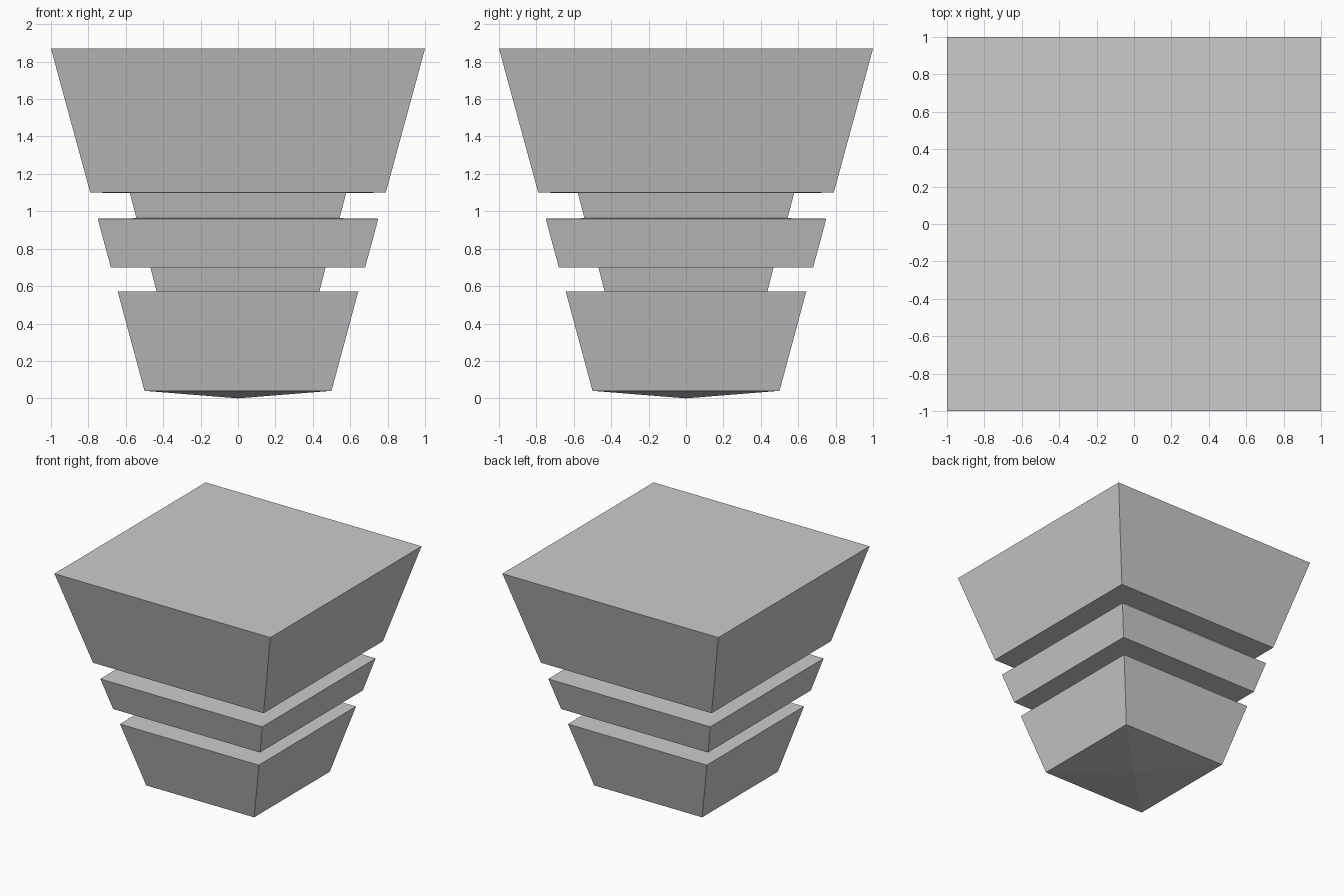
import bpy
import bmesh

if "Cube" in bpy.data.objects:
    bpy.data.objects.remove(bpy.data.objects["Cube"])

# Half-width and height of each square ring, bottom to top
PROFILE = [
    (0.50, 0.04), (0.643, 0.57),      # lower block
    (0.435, 0.57), (0.468, 0.70),     # lower groove
    (0.68, 0.70), (0.75, 0.96),       # middle band
    (0.543, 0.963), (0.578, 1.097),   # upper groove
    (0.79, 1.10), (1.00, 1.87),       # upper block
]
CORNERS = [(-1, -1), (1, -1), (1, 1), (-1, 1)]


def square_ring(bm, half, z):
    return [bm.verts.new((x * half, y * half, z)) for x, y in CORNERS]


bm = bmesh.new()
rings = [square_ring(bm, half, z) for half, z in PROFILE]

# Flared walls and groove ledges
for low, high in zip(rings, rings[1:]):
    for i in range(4):
        j = (i + 1) % 4
        bm.faces.new((low[i], low[j], high[j], high[i]))

# Flat top and shallow pyramid underneath
bm.faces.new(rings[-1])
tip = bm.verts.new((0, 0, 0))
for i in range(4):
    bm.faces.new((tip, rings[0][(i + 1) % 4], rings[0][i]))

bmesh.ops.recalc_face_normals(bm, faces=bm.faces)
mesh = bpy.data.meshes.new("grooved_block")
bm.to_mesh(mesh)
bm.free()
bpy.context.collection.objects.link(bpy.data.objects.new("grooved_block", mesh))
